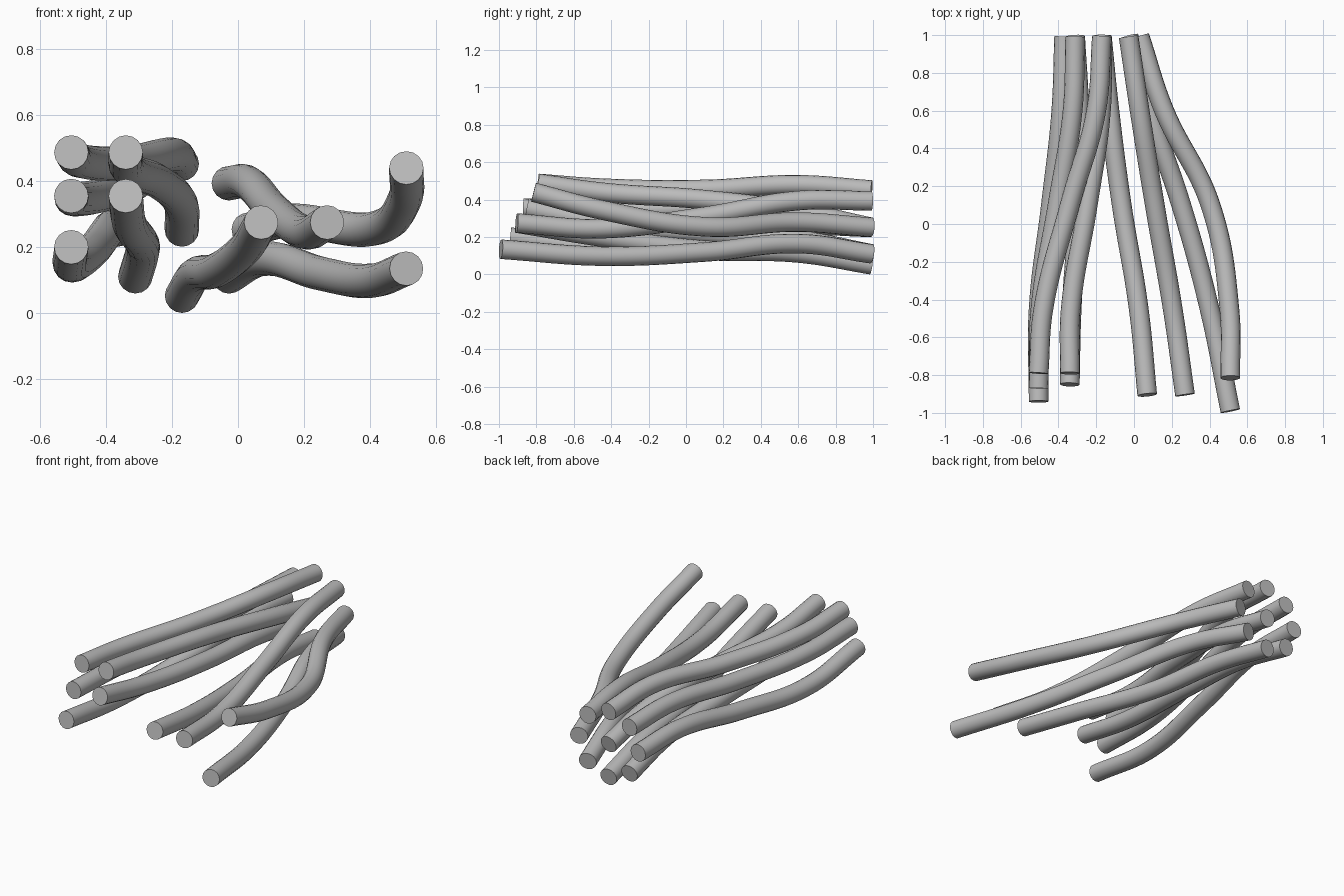
import bpy
import math
from mathutils import Vector

default_cube = bpy.data.objects.get("Cube")
if default_cube:
    bpy.data.objects.remove(default_cube, do_unlink=True)

# Single grey material
grey = bpy.data.materials.new("plain grey")
grey.use_nodes = True
colour = (0.5, 0.5, 0.5, 1)
grey.diffuse_color = colour
grey.node_tree.nodes["Principled BSDF"].inputs["Base Color"].default_value = colour

TUBE_RADIUS = 0.052
BUNDLE_X, BUNDLE_Z, BUNDLE_RADIUS = -0.17, 0.252, 0.2
BACK_Y = 0.992
MIDDLE_Y = (-0.45, 0.1, 0.6)


def bundle_slot(angle):
    """Back end of a strand: on the ring, or in its centre when angle is None."""
    if angle is None:
        return Vector((BUNDLE_X, BACK_Y, BUNDLE_Z))
    a = math.radians(angle)
    return Vector((BUNDLE_X + BUNDLE_RADIUS * math.cos(a), BACK_Y,
                   BUNDLE_Z + BUNDLE_RADIUS * math.sin(a)))


def make_strand(name, front, middle, angle):
    """Sweep a round tube along a smooth curve and turn it into a mesh."""
    path = [Vector(front)]
    path += [Vector((x, y, z)) for y, (x, z) in zip(MIDDLE_Y, middle)]
    path.append(bundle_slot(angle))

    curve = bpy.data.curves.new(name + "_path", "CURVE")
    curve.dimensions = "3D"
    curve.bevel_depth = TUBE_RADIUS
    curve.bevel_resolution = 6
    curve.resolution_u = 12
    curve.use_fill_caps = True
    spline = curve.splines.new("BEZIER")
    spline.bezier_points.add(len(path) - 1)
    for point, position in zip(spline.bezier_points, path):
        point.co = position
        point.handle_left_type = point.handle_right_type = "AUTO"

    swept = bpy.data.objects.new(name + "_path", curve)
    bpy.context.collection.objects.link(swept)
    bpy.context.view_layer.update()
    evaluated = swept.evaluated_get(bpy.context.evaluated_depsgraph_get())
    mesh = bpy.data.meshes.new_from_object(evaluated)
    bpy.data.objects.remove(swept, do_unlink=True)

    strand = bpy.data.objects.new(name, mesh)
    bpy.context.collection.objects.link(strand)
    mesh.materials.clear()
    mesh.materials.append(grey)
    bpy.ops.object.select_all(action="DESELECT")
    strand.select_set(True)
    bpy.context.view_layer.objects.active = strand
    bpy.ops.object.shade_smooth_by_angle(angle=math.radians(40))
    return strand


# Strands on the right: a stacked group at the front
make_strand("right_outer_upper_strand", (-.505, -.79, .487),
            [(-.48, .462), (-.34, .455), (-.2, .48)], 90)
make_strand("right_inner_upper_strand", (-.34, -.79, .487),
            [(-.335, .44), (-.245, .4), (-.175, .335)], None)
make_strand("right_outer_middle_strand", (-.505, -.87, .355),
            [(-.495, .345), (-.405, .36), (-.325, .4)], 135)
make_strand("right_inner_middle_strand", (-.34, -.85, .355),
            [(-.33, .275), (-.295, .22), (-.29, .185)], 225)
make_strand("right_outer_lower_strand", (-.505, -.94, .2),
            [(-.505, .145), (-.44, .19), (-.385, .26)], 180)

# Strands in the middle
make_strand("centre_strand", (.07, -.905, .275),
            [(.025, .2), (-.065, .13), (-.13, .115)], 270)
make_strand("left_inner_strand", (.27, -.905, .275),
            [(.205, .245), (.11, .31), (.03, .395)], 45)

# Strands spreading furthest to the left
make_strand("left_outer_upper_strand", (.51, -.815, .44),
            [(.505, .345), (.405, .255), (.16, .28)], 0)
make_strand("left_outer_lower_strand", (.51, -.99, .135),
            [(.4, .098), (.25, .12), (.08, .165)], 315)
